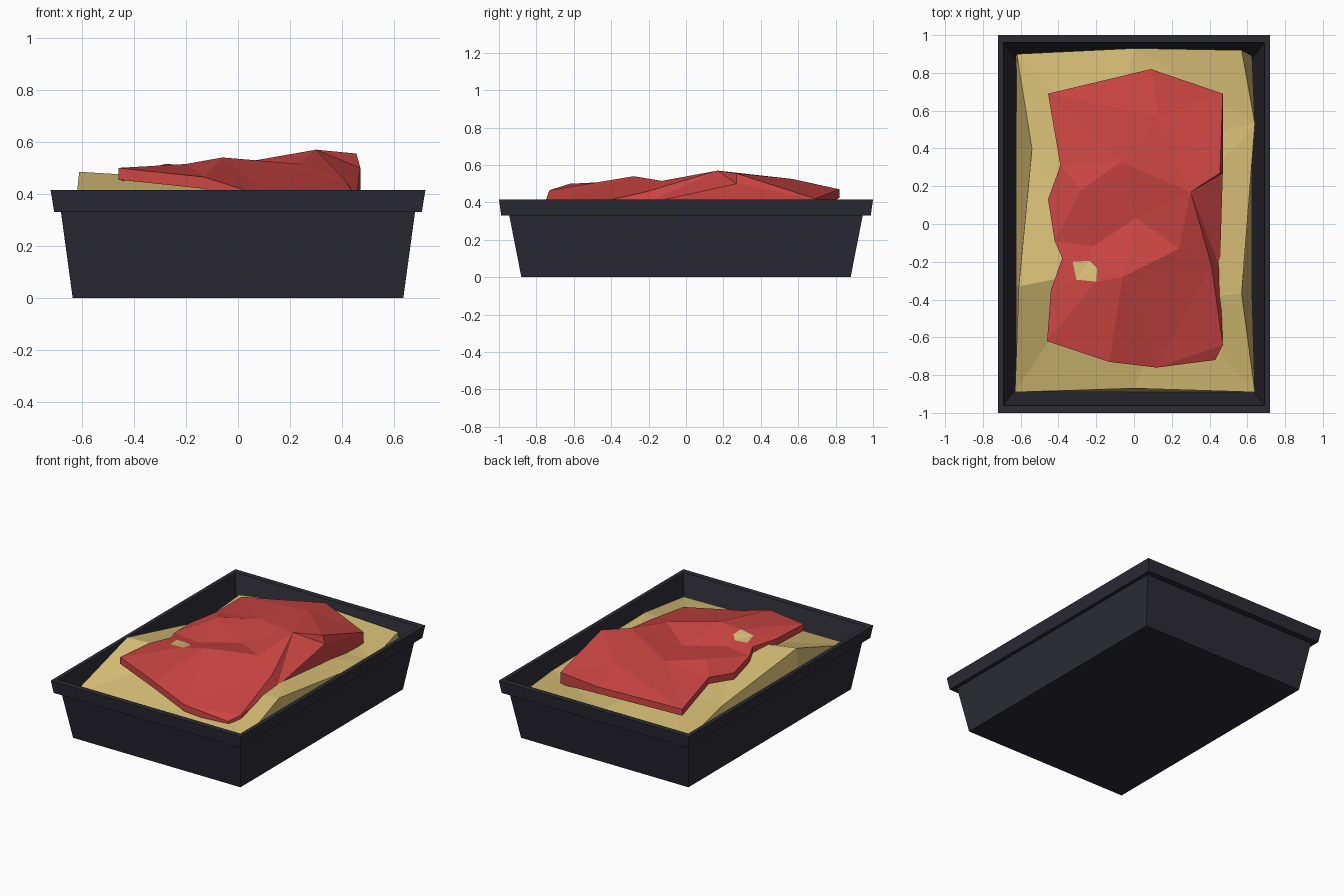
import bpy
from mathutils import Vector
from mathutils.geometry import delaunay_2d_cdt

if "Cube" in bpy.data.objects:
    bpy.data.objects.remove(bpy.data.objects["Cube"])


def material(name, rgb):
    m = bpy.data.materials.new(name)
    m.diffuse_color = (*rgb, 1)
    m.use_nodes = True
    m.node_tree.nodes["Principled BSDF"].inputs["Base Color"].default_value = m.diffuse_color
    return m


def make(name, verts, faces, *mats):
    me = bpy.data.meshes.new(name)
    me.from_pydata(verts, [], faces)
    ob = bpy.data.objects.new(name, me)
    bpy.context.collection.objects.link(ob)
    for m in mats:
        me.materials.append(m)
    return ob


def lump(name, outline, inner, lower, *mats):
    """Faceted slab: triangulated top, matching underside, joined by a skirt."""
    pts = outline + inner
    n, k = len(pts), len(outline)
    flat = [Vector(p[:2]) for p in pts]
    res = delaunay_2d_cdt(flat, [], [list(range(k))], 1, 1e-5)
    top = [[res[3][i][0] for i in f] for f in res[2]]
    bottom = [[i + n for i in reversed(f)] for f in top]
    skirt = [(i, i + n, (i + 1) % k + n, (i + 1) % k) for i in range(k)]
    return make(name, pts + [lower(*p) for p in pts], top + bottom + skirt, *mats), top


black = material("tray_black", (0.025, 0.024, 0.035))
yellow = material("grain_yellow", (0.68, 0.52, 0.18))
red = material("sauce_red", (0.60, 0.06, 0.055))

# Tray: rectangular rings from the base, round the rim and down the inside
rings = [(0.635, 0.88, 0), (0.68, 0.945, 0.33), (0.706, 0.988, 0.33),
         (0.72, 1.0, 0.415), (0.692, 0.962, 0.415), (0.615, 0.86, 0.03)]
tv = [(sx * x, sy * y, z) for x, y, z in rings
      for sx, sy in ((-1, -1), (1, -1), (1, 1), (-1, 1))]
tf = [(3, 2, 1, 0), (20, 21, 22, 23)]
for r in range(len(rings) - 1):
    for i in range(4):
        j = (i + 1) % 4
        tf.append((4 * r + i, 4 * r + j, 4 * r + 4 + j, 4 * r + 4 + i))
make("tray", tv, tf, black)


# Bed of grain filling the tray
def bed_lower(x, y, z):
    if abs(x) > 0.5:
        x = 0.625 if x > 0 else -0.625
    if abs(y) > 0.8:
        y = 0.89 if y > 0 else -0.89
    return (x, y, 0.15)


lump("grain_bed",
     [(-0.62, 0.9, 0.305), (-0.54, 0.4, 0.34), (-0.61, -0.33, 0.485),
      (-0.63, -0.89, 0.30), (0, -0.87, 0.31), (0.64, -0.89, 0.29),
      (0.57, -0.37, 0.40), (0.64, 0.53, 0.33), (0.57, 0.92, 0.36),
      (0, 0.93, 0.38)],
     [(-0.2, -0.25, 0.46), (-0.12, 0.4, 0.41), (0.3, 0.15, 0.41),
      (0.2, -0.4, 0.37)],
     bed_lower, yellow)


# Topping sheet with a small gap where grain shows through
def sauce_lower(x, y, z):
    low = z - 0.045
    return (x, y, min(low, 0.34) if x > 0.4 else low)


outline = [(-0.455, 0.69, 0.415), (-0.39, 0.31, 0.47), (-0.455, 0.13, 0.45),
           (-0.42, -0.09, 0.475), (-0.38, -0.18, 0.49), (-0.44, -0.35, 0.495),
           (-0.46, -0.62, 0.50), (-0.13, -0.73, 0.465), (0.12, -0.76, 0.385),
           (0.43, -0.72, 0.335), (0.47, -0.64, 0.36), (0.455, -0.23, 0.39),
           (0.47, 0.27, 0.50), (0.47, 0.69, 0.42), (0.09, 0.82, 0.47)]
gap = [(-0.325, -0.20, 0.495), (-0.235, -0.195, 0.49), (-0.195, -0.235, 0.505),
       (-0.20, -0.305, 0.515), (-0.305, -0.295, 0.505)]
bumps = [(0.30, 0.17, 0.57), (0.455, 0.27, 0.555), (-0.06, -0.28, 0.54),
         (-0.28, 0.18, 0.515), (-0.07, 0.33, 0.505), (0.24, -0.13, 0.515),
         (-0.22, -0.12, 0.475), (0.01, 0.03, 0.475), (0.41, -0.22, 0.455),
         (0.13, 0.57, 0.525)]
sauce, top = lump("sauce_topping", outline, gap + bumps, sauce_lower, red, yellow)
gap_ids = range(len(outline), len(outline) + len(gap))
for i, f in enumerate(top):
    if all(v in gap_ids for v in f):
        sauce.data.polygons[i].material_index = 1
